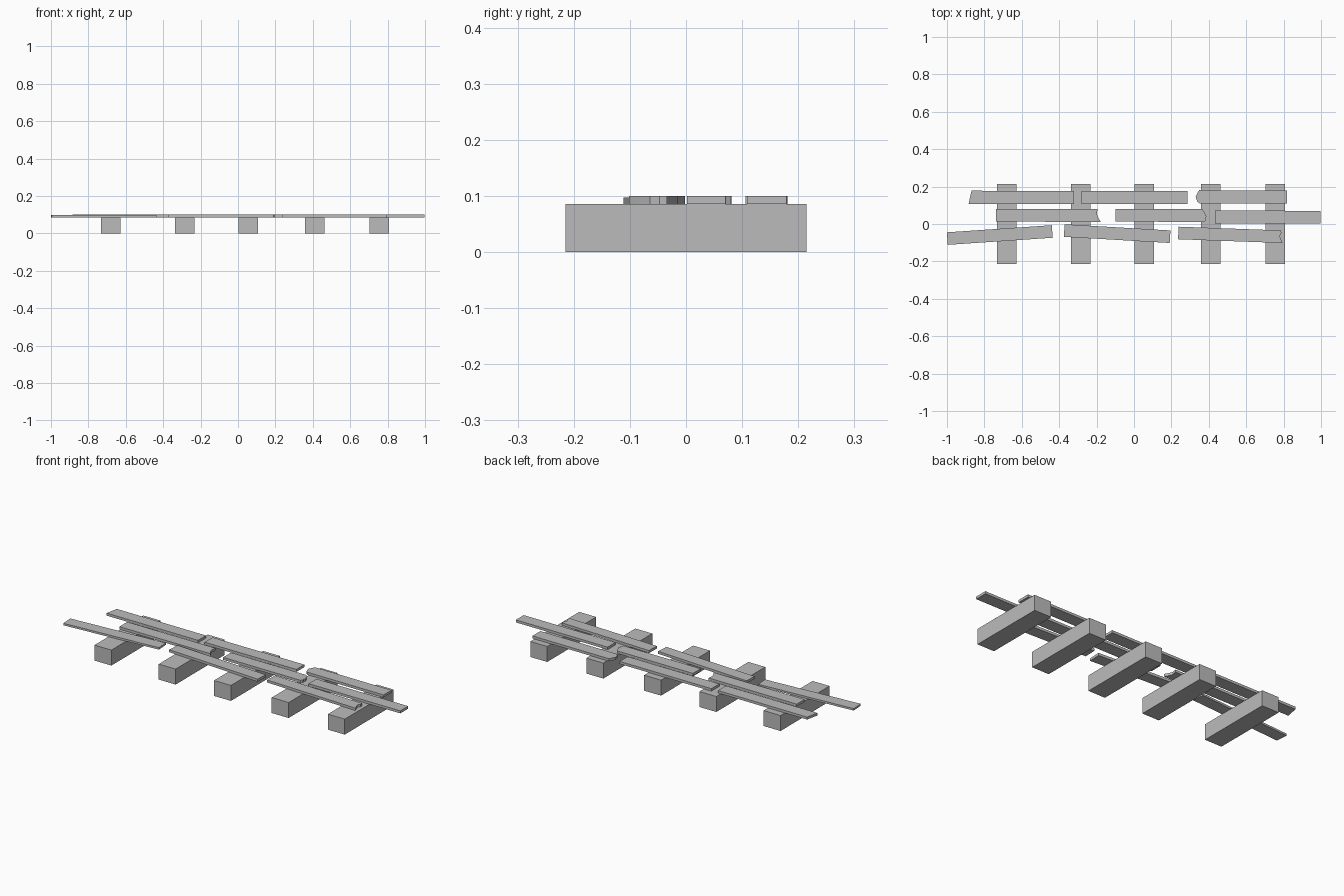
import bpy
import bmesh
from mathutils import Vector

old = bpy.data.objects.get("Cube")
if old:
    bpy.data.objects.remove(old, do_unlink=True)

grey = bpy.data.materials.new("weathered_grey")
grey.use_nodes = True
colour = (0.5, 0.5, 0.5, 1)
grey.diffuse_color = colour
grey.node_tree.nodes["Principled BSDF"].inputs["Base Color"].default_value = colour

BEAM_TOP = 0.086
PLANK_TOP = 0.1

# End shapes: (shift along plank, position across from -1 to 1), front to back
SQUARE = [(0, -1), (0, 1)]
SLANT = [(-0.007, -1), (0.008, 1)]
POINTED = [(0.02, -1), (0.008, -0.75), (0, 0), (0.01, 0.6), (0.018, 1)]
HOOKED = [(0, -1), (-0.012, -0.4), (-0.021, 0.2), (-0.017, 1)]
SPLINTERED = [(-0.012, -1), (-0.002, -0.7), (-0.006, -0.4), (0, -0.2),
              (-0.008, 0.3), (-0.022, 1)]
NOTCHED = [(0, -1), (-0.008, -0.5), (-0.017, 0.1), (-0.008, 0.6), (-0.01, 1)]


def prism(name, outline, bottom, top):
    """Extrude a flat counter-clockwise outline upwards into a solid."""
    bm = bmesh.new()
    face = bm.faces.new([bm.verts.new((p.x, p.y, bottom)) for p in outline])
    grown = bmesh.ops.extrude_face_region(bm, geom=[face])["geom"]
    verts = [g for g in grown if isinstance(g, bmesh.types.BMVert)]
    bmesh.ops.translate(bm, verts=verts, vec=(0, 0, top - bottom))
    bmesh.ops.recalc_face_normals(bm, faces=bm.faces)
    mesh = bpy.data.meshes.new(name)
    bm.to_mesh(mesh)
    bm.free()
    mesh.materials.append(grey)
    obj = bpy.data.objects.new(name, mesh)
    bpy.context.collection.objects.link(obj)
    return obj


def plank(name, start, end, width, left=SQUARE, right=SQUARE, top=PLANK_TOP):
    """Lay a board between two centre points with shaped ends."""
    start, end = Vector(start), Vector(end)
    along = (end - start).normalized()
    across = Vector((-along.y, along.x)) * width / 2
    outline = [end + along * s + across * t for s, t in right]
    outline += [start + along * s + across * t for s, t in reversed(left)]
    return prism(name, outline, BEAM_TOP, top)


# Cross beams
for i, x in enumerate((-0.68, -0.285, 0.055, 0.41, 0.755)):
    plank_end = [Vector((x + sx * 0.052, sy * 0.215))
                 for sx, sy in ((-1, -1), (1, -1), (1, 1), (-1, 1))]
    prism(f"cross_beam_{i + 1}", plank_end, 0, BEAM_TOP)

# Back row of boards
plank("back_plank_right", (-0.877, 0.143), (-0.32, 0.141), 0.07, left=SLANT)
plank("back_plank_middle", (-0.28, 0.142), (0.285, 0.141), 0.07)
plank("back_plank_left", (0.33, 0.146), (0.819, 0.144), 0.07, left=POINTED)

# Middle row of boards
plank("middle_plank_right", (-0.738, 0.047), (-0.178, 0.046), 0.069, right=HOOKED)
plank("middle_plank_middle", (-0.1, 0.047), (0.388, 0.046), 0.069, right=SPLINTERED)
plank("middle_plank_left", (0.432, 0.037), (0.997, 0.036), 0.069)

# Front row of crooked boards
plank("front_plank_right", (-0.998, -0.078), (-0.437, -0.04), 0.067, top=0.097)
plank("front_plank_middle", (-0.373, -0.035), (0.193, -0.068), 0.067)
plank("front_plank_left", (0.237, -0.048), (0.795, -0.068), 0.067, right=NOTCHED)
